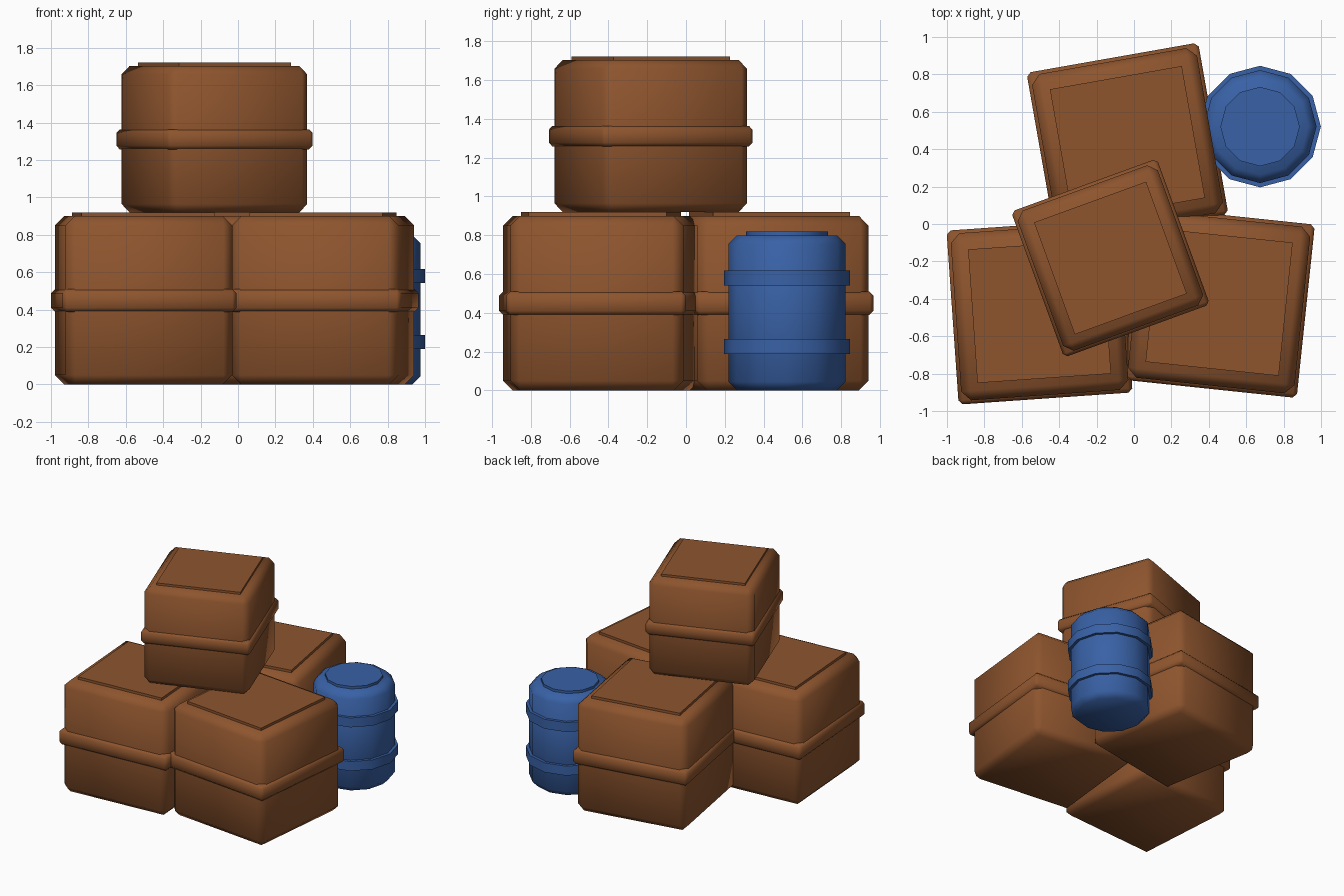
import bpy, bmesh
from math import radians, cos, sin, pi

if "Cube" in bpy.data.objects:
    bpy.data.objects.remove(bpy.data.objects["Cube"])


def material(name, rgb):
    m = bpy.data.materials.new(name)
    m.diffuse_color = (*rgb, 1)
    m.use_nodes = True
    m.node_tree.nodes["Principled BSDF"].inputs["Base Color"].default_value = m.diffuse_color
    return m


BROWN = material("brown_crate", (0.27, 0.09, 0.027))
BLUE = material("blue_barrel", (0.04, 0.12, 0.38))


def finish(name, bm, mat, loc, turn=0):
    bmesh.ops.recalc_face_normals(bm, faces=bm.faces)
    me = bpy.data.meshes.new(name)
    bm.to_mesh(me)
    bm.free()
    me.materials.append(mat)
    ob = bpy.data.objects.new(name, me)
    bpy.context.collection.objects.link(ob)
    ob.location = loc
    ob.rotation_euler.z = radians(turn)
    bpy.ops.object.select_all(action='DESELECT')
    ob.select_set(True)
    bpy.context.view_layer.objects.active = ob
    bpy.ops.object.shade_smooth_by_angle(angle=radians(50))
    return ob


def block(name, half, z0, z1, chamfer, loc, turn):
    """Square block with all edges chamfered."""
    bm = bmesh.new()
    bmesh.ops.create_cube(bm, size=1)
    for v in bm.verts:
        v.co.x *= 2 * half
        v.co.y *= 2 * half
        v.co.z = z0 if v.co.z < 0 else z1
    if chamfer:
        bmesh.ops.bevel(bm, geom=bm.edges[:], offset=chamfer, segments=1,
                        affect='EDGES', profile=0.5)
    finish(name, bm, BROWN, loc, turn)


def lathe(name, profile, loc, sides=12, closed=False):
    """Turn an (r, z) profile around z; open profiles get end caps."""
    bm = bmesh.new()
    rings = [[bm.verts.new((r * cos(2 * pi * i / sides), r * sin(2 * pi * i / sides), z))
              for i in range(sides)] for r, z in profile]
    pairs = list(zip(rings, rings[1:]))
    if closed:
        pairs.append((rings[-1], rings[0]))
    else:
        bm.faces.new(rings[0])
        bm.faces.new(rings[-1])
    for a, b in pairs:
        for i in range(sides):
            j = (i + 1) % sides
            bm.faces.new((a[i], a[j], b[j], b[i]))
    finish(name, bm, BLUE, loc)


# Crates: chamfered body, strap around the middle, thin raised lid panel
crates = [
    ("back_crate", (-0.035, 0.43, 0), 10, 1, 1),
    ("front_left_crate", (-0.505, -0.468, 0), 4, 1, 1),
    ("front_right_crate", (0.455, -0.418, 0), -6, 1, 1),
    ("top_crate", (-0.126, -0.182, 0.92), 20, 0.89, 0.87),
]
for name, loc, turn, s, h in crates:
    block(name + "_body", 0.448 * s, 0, 0.90 * h, 0.05 * s, loc, turn)
    block(name + "_strap", 0.466 * s, 0.388 * h, 0.51 * h, 0.022 * s, loc, turn)
    block(name + "_lid_panel", 0.358 * s, 0.88 * h, 0.92 * h, 0, loc, turn)

# Barrel: chamfered body, raised lid, two hoops
at = (0.674, 0.521, 0)
lathe("barrel_body", [(0.257, 0), (0.302, 0.045), (0.302, 0.755), (0.257, 0.80)], at)
lathe("barrel_lid", [(0.212, 0.78), (0.212, 0.82)], at)
for label, z in (("lower", 0.227), ("upper", 0.58)):
    lathe(f"barrel_{label}_hoop", [(0.29, z - 0.038), (0.325, z - 0.038),
                                   (0.325, z + 0.038), (0.29, z + 0.038)], at, closed=True)
